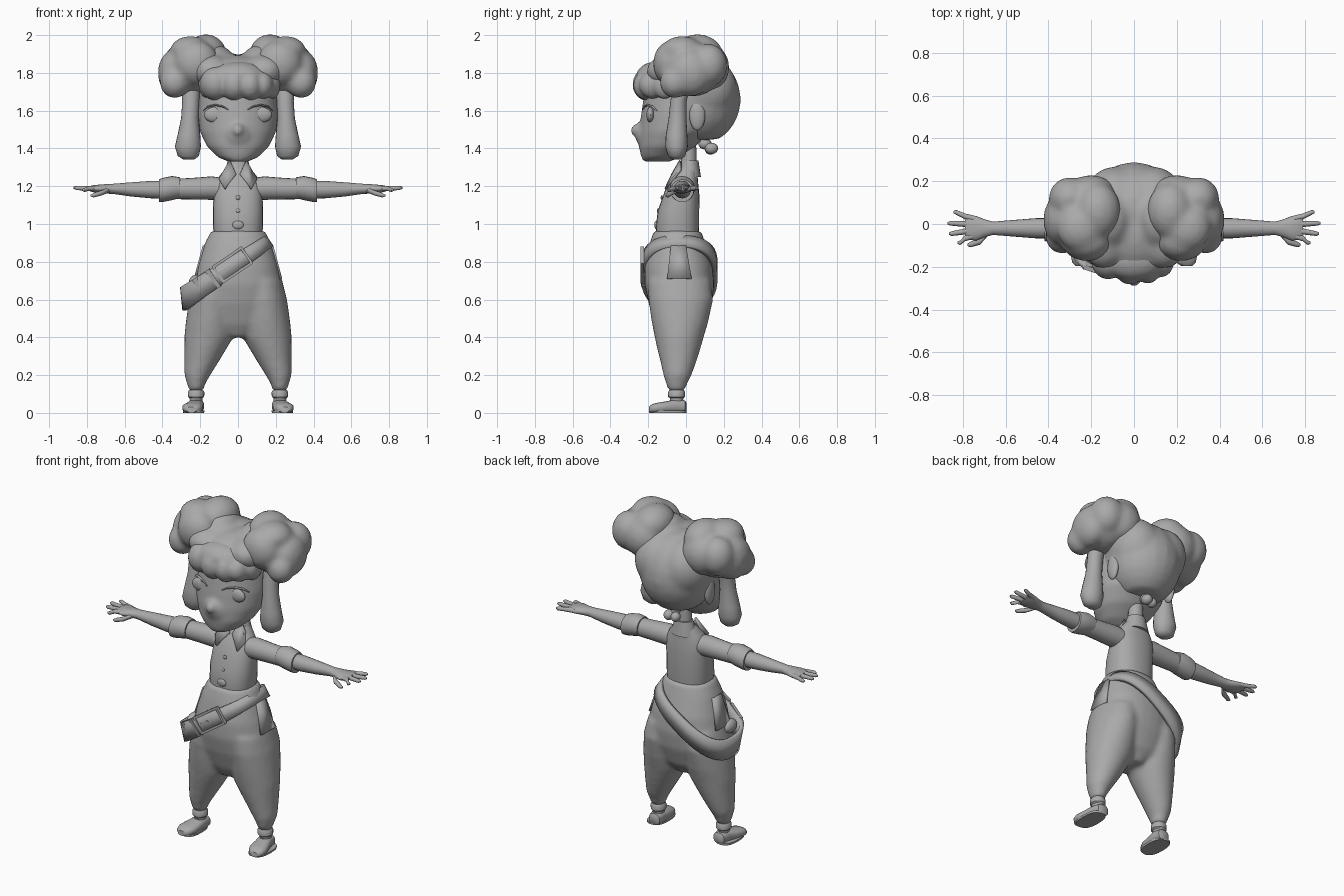
import bpy, bmesh, math
from mathutils import Matrix, Vector

mat = bpy.data.materials.new("plain grey")
mat.diffuse_color = (0.4, 0.4, 0.4, 1)


def finish(bm, name, mirror=False, voxel=0, smooth=4, solid=0):
    """Turn a bmesh into a named, smooth shaded object."""
    bmesh.ops.recalc_face_normals(bm, faces=bm.faces)
    me = bpy.data.meshes.new(name)
    bm.to_mesh(me)
    bm.free()
    me.materials.append(mat)
    ob = bpy.data.objects.new(name, me)
    bpy.context.collection.objects.link(ob)
    bpy.ops.object.select_all(action='DESELECT')
    ob.select_set(True)
    bpy.context.view_layer.objects.active = ob
    bpy.ops.object.shade_smooth_by_angle(angle=math.radians(45))
    if solid:
        m = ob.modifiers.new("thickness", 'SOLIDIFY')
        m.thickness, m.offset = solid, 0
    if voxel:
        m = ob.modifiers.new("merge", 'REMESH')
        m.mode, m.voxel_size, m.use_smooth_shade = 'VOXEL', voxel, True
        s = ob.modifiers.new("soften", 'SMOOTH')
        s.factor, s.iterations = 0.5, smooth
    if mirror:
        m = ob.modifiers.new("mirror", 'MIRROR')
        m.use_mirror_merge = False
    return ob


def loft(bm, rows, axis='z', n=20, p=2.0):
    """Rows are (x, y, z, ra, rb); rings lie across the given axis."""
    rings = []
    for x, y, z, ra, rb in rows:
        ring = []
        for i in range(n):
            t = 2 * math.pi * i / n
            c, s = math.cos(t), math.sin(t)
            a = ra * math.copysign(abs(c) ** (2 / p), c)
            b = rb * math.copysign(abs(s) ** (2 / p), s)
            d = {'x': (0, a, b), 'y': (a, 0, b), 'z': (a, b, 0)}[axis]
            ring.append(bm.verts.new((x + d[0], y + d[1], z + d[2])))
        rings.append(ring)
    for r, q in zip(rings, rings[1:]):
        for i in range(n):
            bm.faces.new((r[i], r[(i + 1) % n], q[(i + 1) % n], q[i]))
    bm.faces.new(rings[0])
    bm.faces.new(rings[-1])


def blob(bm, x, y, z, a, b, c):
    bmesh.ops.create_uvsphere(bm, u_segments=20, v_segments=12, radius=1,
                              matrix=Matrix.Translation((x, y, z)) @ Matrix.Diagonal((a, b, c, 1)))


def box(bm, m, size):
    bmesh.ops.create_cube(bm, size=1, matrix=m @ Matrix.Diagonal((*size, 1)))


def loft_part(name, rows, axis='z', n=20, p=2.0, **kw):
    bm = bmesh.new()
    loft(bm, rows, axis, n, p)
    return finish(bm, name, **kw)


def blob_part(name, blobs, **kw):
    bm = bmesh.new()
    for b in blobs:
        blob(bm, *b)
    return finish(bm, name, **kw)


# Head with chin and softly pointed nose
bm = bmesh.new()
loft(bm, [(0, -.155, 1.33, .05, .07), (0, -.137, 1.352, .105, .1), (0, -.1, 1.41, .165, .15),
          (0, -.06, 1.49, .203, .188), (0, -.04, 1.58, .212, .198), (0, -.02, 1.7, .205, .2),
          (0, 0, 1.8, .15, .15)], n=28)
blob(bm, 0, -.205, 1.475, .08, .065, .08)
blob(bm, 0, -.235, 1.495, .038, .06, .042)
finish(bm, "head", voxel=.012, smooth=9)
blob_part("eyes", [(.118, -.188, 1.578, .062, .022, .042)], mirror=True)
blob_part("ears", [(.203, .06, 1.575, .022, .042, .08)], mirror=True)
bm = bmesh.new()
loft(bm, [(.05, -.23, 1.605, .004, .003), (.08, -.222, 1.622, .007, .005),
          (.12, -.204, 1.63, .008, .005), (.16, -.178, 1.622, .007, .005),
          (.185, -.155, 1.6, .003, .003)], 'x', 8)
finish(bm, "eyelids", mirror=True)

# Hair: cap with flat underside, fringe, buns, side locks and small tail
bm = bmesh.new()
for b in [(0, .07, 1.66, .222, .221, .24), (0, -.04, 1.77, .19, .19, .125),
          (0, -.1, 1.78, .16, .14, .09)]:
    blob(bm, *b)
for s in (1, -1):
    blob(bm, s * .09, .1, 1.72, .15, .17, .17)
    blob(bm, s * .12, .02, 1.84, .11, .14, .11)
    blob(bm, s * .14, -.08, 1.81, .11, .13, .09)
for v in bm.verts:
    v.co.z = max(v.co.z, 1.445)
finish(bm, "hair_cap", voxel=.018, smooth=5)
blob_part("fringe", [(-.12, -.17, 1.745, .082, .09, .092), (-.02, -.2, 1.738, .072, .085, .088),
                     (.065, -.195, 1.735, .065, .085, .083), (.13, -.165, 1.735, .06, .085, .075),
                     (.18, -.11, 1.735, .045, .07, .075), (-.165, -.12, 1.745, .045, .07, .08),
                     (0, -.16, 1.78, .15, .105, .08)], voxel=.012, smooth=5)
blob_part("hair_buns", [(.25, .03, 1.82, .15, .165, .145), (.17, .06, 1.9, .11, .135, .105),
                        (.335, .02, 1.8, .09, .125, .125), (.22, -.08, 1.85, .12, .095, .12),
                        (.3, .12, 1.84, .1, .1, .115), (.2, .13, 1.83, .12, .1, .12),
                        (.335, -.06, 1.75, .08, .08, .085), (.25, -.02, 1.92, .11, .11, .075)],
          mirror=True, voxel=.016, smooth=6)
loft_part("side_locks", [(.26, -.05, 1.342, .03, .025), (.263, -.05, 1.36, .056, .045),
                         (.265, -.05, 1.41, .069, .06), (.26, -.05, 1.47, .06, .057),
                         (.255, -.045, 1.56, .046, .047), (.25, -.04, 1.65, .045, .043),
                         (.25, -.02, 1.74, .05, .045)], mirror=True)
blob_part("hair_tail", [(0, .1, 1.425, .03, .035, .03), (.02, .135, 1.4, .03, .035, .03),
                        (-.02, .13, 1.395, .028, .03, .028)])

# Neck, shirt and collar
loft_part("neck", [(0, .015, 1.2, .05, .045), (0, .015, 1.45, .04, .038)])
loft_part("shirt", [(0, -.045, .92, .125, .11), (0, -.045, .98, .132, .115),
                    (0, -.04, 1.07, .133, .11), (0, -.025, 1.15, .13, .096),
                    (0, -.018, 1.21, .125, .083), (0, -.005, 1.255, .098, .066),
                    (0, .012, 1.3, .06, .05)], n=24, p=2.4)
loft_part("collar_band", [(0, .015, 1.25, .08, .064), (0, .018, 1.29, .067, .055),
                          (0, .02, 1.335, .054, .046)])
bm = bmesh.new()
bm.faces.new([bm.verts.new(v) for v in
              [(.01, -.07, 1.265), (.042, -.03, 1.335), (.072, -.03, 1.285),
               (.1, -.072, 1.235), (.07, -.108, 1.185)]])
finish(bm, "collar_wings", mirror=True, solid=.014)
blob_part("buttons", [(0, -.158, .995, .03, .01, .022), (0, -.148, 1.07, .012, .006, .012),
                      (0, -.128, 1.14, .012, .006, .012)])

# Arms, rolled cuffs, hands
loft_part("sleeves", [(.07, -.02, 1.185, .06, .058), (.14, -.02, 1.19, .06, .062),
                      (.24, -.02, 1.187, .055, .057), (.36, -.02, 1.185, .053, .053)],
          'x', mirror=True)
loft_part("cuffs", [(.305, -.02, 1.192, .045, .045), (.307, -.02, 1.192, .06, .055),
                    (.35, -.02, 1.19, .067, .064), (.4, -.02, 1.18, .064, .064),
                    (.418, -.02, 1.176, .06, .06), (.418, -.02, 1.176, .045, .045)],
          'x', mirror=True)
bm = bmesh.new()
loft(bm, [(.36, -.02, 1.182, .047, .047), (.46, -.02, 1.182, .047, .046),
          (.56, -.02, 1.183, .039, .038), (.66, -.02, 1.186, .031, .027),
          (.7, -.02, 1.186, .042, .025), (.74, -.02, 1.186, .058, .022),
          (.775, -.015, 1.187, .057, .017), (.79, -.015, 1.187, .05, .011)], 'x')
for y0, x1, y1, z1 in [(.022, .845, .055, 1.19), (-.003, .872, .004, 1.192),
                       (-.028, .865, -.045, 1.19), (-.052, .825, -.088, 1.18)]:
    loft(bm, [(.74, y0, 1.187, .015, .014), (.79, y0 * .6 + y1 * .4, 1.188, .014, .013),
              (x1 - .012, y1, z1, .011, .011), (x1, y1, z1, .005, .005)], 'x', 10)
loft(bm, [(.68, -.04, 1.182, .012, .014), (.72, -.08, 1.165, .017, .014),
          (.765, -.096, 1.152, .013, .012), (.78, -.098, 1.15, .005, .005)], 'x', 10)
finish(bm, "forearms_and_hands", mirror=True)

# Baggy trousers merged from hips and two legs
bm = bmesh.new()
loft(bm, [(0, -.045, .965, .142, .125), (0, -.045, .89, .18, .15), (0, -.04, .78, .215, .18),
          (0, -.035, .68, .238, .185), (0, -.03, .58, .245, .168), (0, -.03, .47, .18, .13),
          (0, -.035, .4, .05, .085)], n=32, p=2.2)
for s in (1, -1):
    loft(bm, [(s * .12, -.035, .7, .115, .165), (s * .135, -.028, .6, .125, .172),
              (s * .145, -.032, .48, .132, .15), (s * .155, -.036, .4, .13, .13),
              (s * .172, -.038, .34, .112, .115), (s * .19, -.04, .28, .094, .098),
              (s * .215, -.045, .2, .069, .075),
              (s * .222, -.05, .15, .047, .055), (s * .222, -.05, .115, .038, .042)], n=24)
finish(bm, "trousers", voxel=.014, smooth=6)

# Side pocket flaps
bm = bmesh.new()
bm.faces.new([bm.verts.new(v) for v in
              [(.18, -.08, .885), (.18, 0, .885), (.227, .03, .71), (.227, -.1, .71)]])
finish(bm, "pocket_flaps", mirror=True, solid=.014)

# Slanted belt hanging off one hip, turning upright at its low end
tilt = Matrix.Translation((-.065, -.035, .755)) @ Matrix.Rotation(math.radians(-34), 4, 'Y')
normal = tilt.to_3x3() @ Vector((0, 0, 1))
bm = bmesh.new()
n = 40
rims = [[], []]
for i in range(n):
    t = 2 * math.pi * i / n
    c, s = math.cos(t), math.sin(t)
    u = .27 * math.copysign(abs(c) ** .8, c)
    v = .19 * math.copysign(abs(s) ** .8, s)
    side = normal.lerp(Vector((-.1, 0, 1)), max(0, -c) ** 2).normalized()
    for k, sign in enumerate((-1, 1)):
        rims[k].append(bm.verts.new(tilt @ Vector((u, v, 0)) + side * sign * (.048 - .014 * c)))
for i in range(n):
    j = (i + 1) % n
    bm.faces.new((rims[0][i], rims[0][j], rims[1][j], rims[1][i]))
finish(bm, "belt", solid=.024)

# Buckle frame with prong, and belt tab
bm = bmesh.new()
front = tilt @ Matrix.Translation((.045, -.197, .004))
for w in (-.048, .048):
    box(bm, front @ Matrix.Translation((0, 0, w)), (.19, .018, .014))
for u in (-.09, .09):
    box(bm, front @ Matrix.Translation((u, 0, 0)), (.014, .018, .1))
box(bm, front @ Matrix.Translation((-.05, 0, 0)), (.08, .016, .012))
box(bm, front @ Matrix.Translation((-.165, .018, -.004)) @ Matrix.Rotation(math.radians(-14), 4, 'Z'),
    (.11, .02, .112))
finish(bm, "buckle")
blob_part("hip_pouch", [(-.225, -.1, .69, .035, .06, .04)])

# Ankle bands, shoes and soles
loft_part("ankles", [(.222, -.05, .05, .032, .034), (.222, -.05, .078, .034, .036),
                     (.222, -.05, .085, .043, .044), (.222, -.05, .11, .044, .045),
                     (.222, -.05, .122, .036, .038)], mirror=True)
loft_part("shoes", [(.22, .003, .03, .022, .022), (.22, -.005, .033, .036, .033),
                    (.222, -.05, .037, .043, .037), (.232, -.1, .031, .05, .031),
                    (.24, -.15, .027, .055, .027), (.244, -.18, .023, .045, .023),
                    (.246, -.197, .017, .025, .015)], 'y', p=2.6, mirror=True)
loft_part("soles", [(.235, -.095, 0, .056, .098), (.235, -.095, .012, .057, .099)],
          p=2.6, mirror=True)
